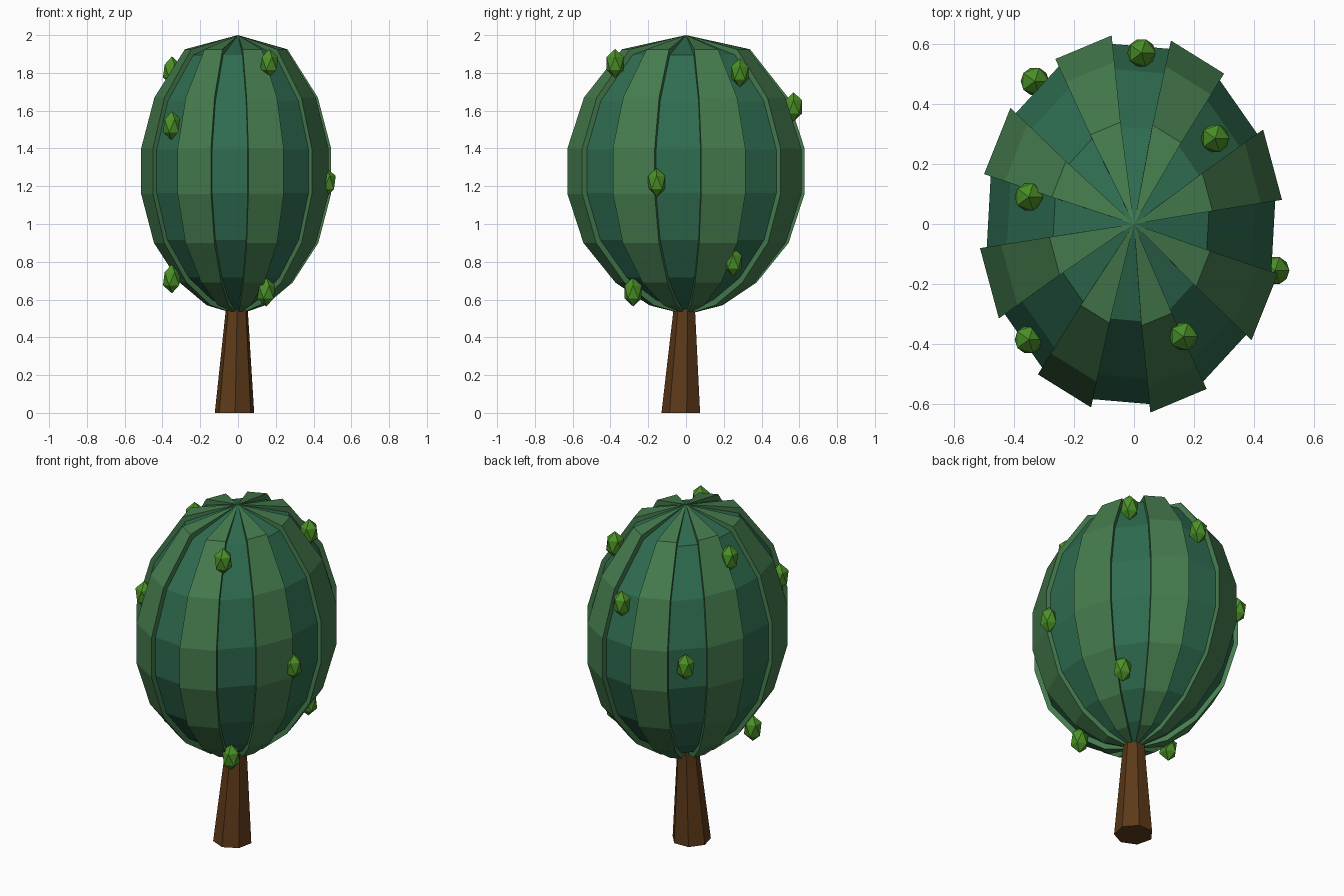
import bpy, bmesh, math
from mathutils import Vector

if "Cube" in bpy.data.objects:
    bpy.data.objects.remove(bpy.data.objects["Cube"])


def material(name, rgb):
    m = bpy.data.materials.new(name)
    m.diffuse_color = (*rgb, 1)
    m.use_nodes = True
    m.node_tree.nodes["Principled BSDF"].inputs["Base Color"].default_value = m.diffuse_color
    return m


def finish(bm, name, mats):
    bmesh.ops.recalc_face_normals(bm, faces=bm.faces[:])
    me = bpy.data.meshes.new(name)
    bm.to_mesh(me)
    bm.free()
    for m in mats:
        me.materials.append(m)
    ob = bpy.data.objects.new(name, me)
    bpy.context.collection.objects.link(ob)
    return ob


ridge_green = material("ridge_green", (0.06, 0.20, 0.075))
groove_green = material("groove_green", (0.028, 0.15, 0.08))
bud_green = material("bud_green", (0.07, 0.28, 0.02))
bark = material("bark", (0.11, 0.042, 0.01))

# Canopy: egg of 16 slices, alternately raised and recessed
PROFILE = [(0.54, 1.925), (0.86, 1.67), (1.0, 1.40), (1.0, 1.16),
           (0.865, 0.90), (0.595, 0.69), (0.31, 0.57)]
RX, RY, CX, MID = 0.507, 0.633, -0.01, 1.26
SLICES, OFFSET, INSET = 16, math.radians(7.3), 0.955

bm = bmesh.new()
top = bm.verts.new((0, 0, 2.0))
bottom = bm.verts.new((0, 0, 0.52))


def column(angle, scale):
    ring = [bm.verts.new((CX + RX * u * scale * math.cos(angle),
                          RY * u * scale * math.sin(angle),
                          MID + (z - MID) * scale)) for u, z in PROFILE]
    return [top] + ring + [bottom]


def strip(a, b, mat):
    for i in range(len(a) - 1):
        corners = list(dict.fromkeys((a[i], a[i + 1], b[i + 1], b[i])))
        if len(corners) > 2:
            bm.faces.new(corners).material_index = mat


angles = [OFFSET + k * math.tau / SLICES for k in range(SLICES)]
outer = [column(a, 1.0) for a in angles]
inner = [column(a, INSET) for a in angles]
for k in range(SLICES):
    n = (k + 1) % SLICES
    if k % 2 == 0:
        strip(outer[k], outer[n], 0)
    else:
        strip(inner[k], inner[n], 1)
    # side wall of each ridge
    for i in range(len(PROFILE) + 1):
        corners = list(dict.fromkeys((outer[k][i], outer[k][i + 1],
                                      inner[k][i + 1], inner[k][i])))
        bm.faces.new(corners).material_index = 0
finish(bm, "canopy", [ridge_green, groove_green])

# Trunk: tapered, slightly leaning seven-sided post
SIDES = 7
bm = bmesh.new()
rings = []
for cx, cy, r, z in ((-0.018, -0.023, 0.107, 0.0), (-0.005, -0.005, 0.055, 0.60)):
    rings.append([bm.verts.new((cx + r * math.cos(math.tau * k / SIDES + 0.25),
                                cy + r * math.sin(math.tau * k / SIDES + 0.25), z))
                  for k in range(SIDES)])
for k in range(SIDES):
    n = (k + 1) % SIDES
    bm.faces.new((rings[0][k], rings[0][n], rings[1][n], rings[1][k]))
for ring in rings:
    bm.faces.new(ring)
finish(bm, "trunk", [bark])

# Buds: tall icosahedra scattered over the canopy
BUDS = [(0.165, -0.375, 1.85), (0.27, 0.285, 1.80), (0.025, 0.57, 1.62),
        (0.47, -0.155, 1.22), (-0.35, 0.09, 1.81), (-0.35, -0.385, 1.52),
        (-0.33, 0.475, 1.30), (0.15, -0.28, 0.64), (0.29, 0.25, 0.80),
        (-0.35, -0.13, 0.71)]
for i, p in enumerate(BUDS):
    bm = bmesh.new()
    bmesh.ops.create_icosphere(bm, subdivisions=1, radius=1.0)
    bmesh.ops.scale(bm, vec=(0.053, 0.053, 0.077), verts=bm.verts)
    bmesh.ops.translate(bm, vec=Vector(p), verts=bm.verts)
    finish(bm, f"bud_{i + 1}", [bud_green])
